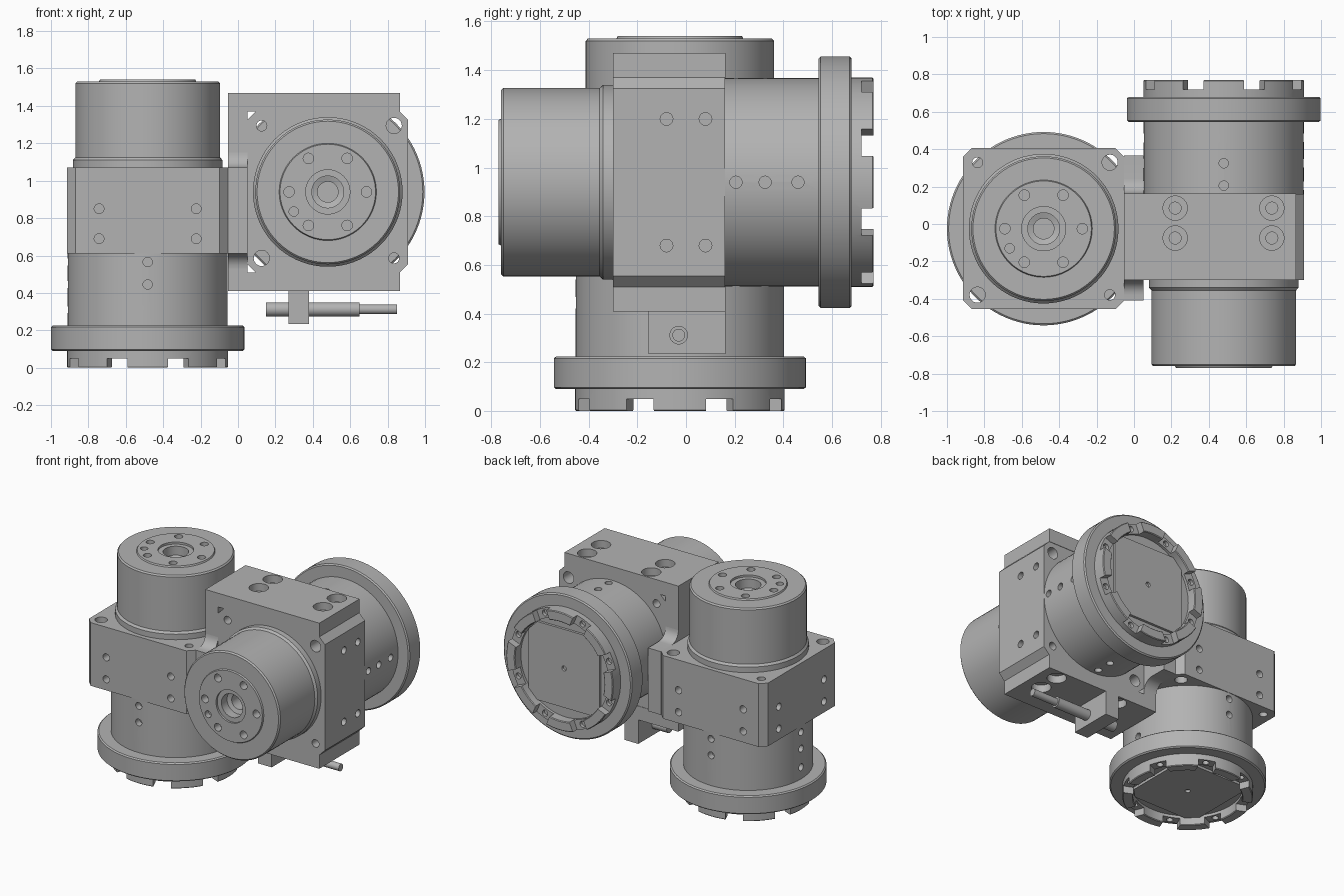
import bpy, bmesh
from math import pi, cos, sin
from mathutils import Matrix, Vector

cube = bpy.data.objects.get("Cube")
if cube:
    bpy.data.objects.remove(cube)

metal = bpy.data.materials.new("machined grey")
metal.use_nodes = True
metal.diffuse_color = (0.45, 0.45, 0.45, 1)
metal.node_tree.nodes["Principled BSDF"].inputs["Base Color"].default_value = metal.diffuse_color


# Shape helpers: each adds geometry to a bmesh
def cyl(bm, base, axis, r, length, seg=24):
    axis = Vector(axis).normalized()
    turn = axis.to_track_quat('Z', 'Y').to_matrix().to_4x4()
    place = Matrix.Translation(Vector(base) + axis * length / 2) @ turn
    bmesh.ops.create_cone(bm, cap_ends=True, segments=seg, radius1=r, radius2=r,
                          depth=length, matrix=place)


def box(bm, lo, hi, turn=Matrix()):
    lo, hi = Vector(lo), Vector(hi)
    place = turn @ Matrix.Translation((lo + hi) / 2) @ Matrix.Diagonal((*(hi - lo), 1))
    bmesh.ops.create_cube(bm, size=1, matrix=place)


def lathe(bm, profile, seg=72):
    verts = [bm.verts.new((r, 0, z)) for r, z in profile]
    edges = [bm.edges.new(pair) for pair in zip(verts, verts[1:])]
    bmesh.ops.spin(bm, geom=verts + edges, cent=(0, 0, 0), axis=(0, 0, 1),
                   angle=2 * pi, steps=seg, use_duplicate=False)
    bmesh.ops.remove_doubles(bm, verts=bm.verts, dist=1e-5)


def prism(bm, points, offset):
    face = bm.faces.new([bm.verts.new(p) for p in points])
    out = bmesh.ops.extrude_face_region(bm, geom=[face])
    moved = [v for v in out["geom"] if isinstance(v, bmesh.types.BMVert)]
    bmesh.ops.translate(bm, verts=moved, vec=offset)


def chamfered_square(h, c, z):
    k = h - c
    return [(h, -k, z), (h, k, z), (k, h, z), (-k, h, z),
            (-h, k, z), (-h, -k, z), (-k, -h, z), (k, -h, z)]


def to_object(bm, name):
    bmesh.ops.recalc_face_normals(bm, faces=bm.faces)
    mesh = bpy.data.meshes.new(name)
    bm.to_mesh(mesh)
    bm.free()
    obj = bpy.data.objects.new(name, mesh)
    bpy.context.collection.objects.link(obj)
    return obj


def finish(bm, name, place=Matrix(), cut=None):
    obj = to_object(bm, name)
    if cut:
        cutter = to_object(cut, name + " cutter")
        cutter.hide_render = True
        mod = obj.modifiers.new("holes", 'BOOLEAN')
        mod.operation, mod.solver, mod.object = 'DIFFERENCE', 'EXACT', cutter
        mod.use_self = True
        graph = bpy.context.evaluated_depsgraph_get()
        mesh = bpy.data.meshes.new_from_object(obj.evaluated_get(graph))
        obj.modifiers.clear()
        obj.data = mesh
        bpy.data.objects.remove(cutter)
    obj.data.transform(place)
    obj.data.materials.clear()
    obj.data.materials.append(metal)
    bpy.ops.object.select_all(action='DESELECT')
    bpy.context.view_layer.objects.active = obj
    obj.select_set(True)
    bpy.ops.object.shade_smooth_by_angle(angle=0.5)
    return obj


def polar(r, a, z):
    return (r * cos(a), r * sin(a), z)


SIDES = [(1, 0, 0), (0, 1, 0), (-1, 0, 0), (0, -1, 0)]


# One rotary joint: its axis is local z, with the toothed coupling at z = 0
def rotary_joint(label, place):
    # toothed coupling ring with slots and screws
    bm, cut = bmesh.new(), bmesh.new()
    lathe(bm, [(0, 0.09), (0, 0.07), (0.36, 0.07), (0.36, 0.005), (0.365, 0),
               (0.425, 0), (0.43, 0.005), (0.43, 0.09), (0, 0.09)])
    for i in range(8):
        a = pi / 8 + i * pi / 4
        box(cut, (0.3, -0.06, -0.02), (0.5, 0.06, 0.05), Matrix.Rotation(a, 4, 'Z'))
        cyl(cut, polar(0.395, a, 0.04), (0, 0, 1), 0.022, 0.035, 16)
    finish(bm, label + " coupling ring", place, cut)

    # centre plate inside the ring
    bm, cut = bmesh.new(), bmesh.new()
    prism(bm, chamfered_square(0.285, 0.07, 0.052), (0, 0, 0.03))
    cyl(cut, (0, 0, 0.04), (0, 0, 1), 0.018, 0.03)
    finish(bm, label + " centre plate", place, cut)

    # wide flange
    bm = bmesh.new()
    lathe(bm, [(0, 0.09), (0.508, 0.09), (0.517, 0.098), (0.517, 0.217),
               (0.508, 0.225), (0, 0.225)], 96)
    finish(bm, label + " flange", place)

    # round gear housing with radial holes
    bm, cut = bmesh.new(), bmesh.new()
    cyl(bm, (0, 0, 0.22), (0, 0, 1), 0.428, 0.39, 72)
    for d in SIDES:
        for z in (0.31, 0.445, 0.565) if d[0] else (0.445, 0.565):
            cyl(cut, Vector(d) * 0.38 + Vector((0, 0, z)), d, 0.025, 0.1)
    finish(bm, label + " gear housing", place, cut)

    # square mounting block
    bm, cut = bmesh.new(), bmesh.new()
    prism(bm, chamfered_square(0.43, 0.045, 0.61), (0, 0, 0.46))
    for sx in (-1, 1):
        for sy in (-1, 1):
            r = 0.042 if sx == sy else 0.028
            cyl(cut, (0.354 * sx, 0.354 * sy, 0.55), (0, 0, 1), r, 0.6)
    for d in SIDES:
        side = Vector((-d[1], d[0], 0))
        for s in (-0.26, 0.26):
            for z in (0.69, 0.85):
                cyl(cut, Vector(d) * 0.37 + side * s + Vector((0, 0, z)), d, 0.026, 0.1)
    finish(bm, label + " mounting block", place, cut)

    # motor can with stepped bore and bolt circle
    bm, cut = bmesh.new(), bmesh.new()
    lathe(bm, [(0, 1.07), (0.4, 1.07), (0.4, 1.11), (0.387, 1.125), (0.387, 1.52),
               (0.378, 1.53), (0.26, 1.53), (0.255, 1.54), (0.118, 1.54),
               (0.118, 1.525), (0.085, 1.525), (0.085, 1.46), (0.055, 1.45),
               (0.055, 1.25), (0, 1.25), (0, 1.07)])
    for i in range(6):
        cyl(cut, polar(0.207, i * pi / 3, 1.48), (0, 0, 1), 0.028, 0.1)
    cyl(cut, polar(0.21, pi * 7 / 6, 1.5), (0, 0, 1), 0.025, 0.1)
    finish(bm, label + " motor can", place, cut)


upright = Matrix.Translation((-0.483, -0.025, 0))
lying = Matrix.Translation((0.48, 0.77, 0.94)) @ Matrix.Rotation(pi / 2, 4, 'X')
rotary_joint("upright", upright)
rotary_joint("lying", lying)

# C-shaped bracket clasping the lying joint, with counterbored bolt holes
bm, cut = bmesh.new(), bmesh.new()
L, C, R = -0.053, 0.05, 0.865
outline = [(L, 0.41), (R, 0.41), (R, 0.51), (C, 0.51), (C, 1.37), (R, 1.37), (R, 1.47), (L, 1.47)]
prism(bm, [(x, -0.3, z) for x, z in outline], (0, 0.463, 0))
for x in (0.22, 0.737):
    for y in (-0.075, 0.085):
        for z, up in ((1.47, 1), (0.41, -1)):
            cyl(cut, (x, y, z - 0.055 * up), (0, 0, up), 0.065, 0.1)
            cyl(cut, (x, y, z - 0.085 * up), (0, 0, up), 0.032, 0.05)
finish(bm, "bracket", cut=cut)

# filleted bracket wings that bolt to the upright joint
F = 0.08
for name, edge, tip in (("front wing", -0.3, -0.41), ("rear wing", 0.163, 0.365)):
    bm = bmesh.new()
    s = 1 if tip > edge else -1
    arc = [(edge + s * F * (1 - cos(t)), F * (1 - sin(t)))
           for t in [i * pi / 16 for i in range(9)]]
    points = [(y, 1.07 + h) for y, h in arc] + [(tip, 1.07), (tip, 0.61)]
    points += [(y, 0.61 - h) for y, h in reversed(arc)]
    prism(bm, [(L, y, z) for y, z in points], (C - L, 0, 0))
    finish(bm, name)

# sensor clamp under the bracket
bm = bmesh.new()
box(bm, (0.27, -0.155, 0.235), (0.38, 0.163, 0.41))
finish(bm, "sensor clamp")

# sensor barrel and its cable
bm = bmesh.new()
cyl(bm, (0.15, -0.03, 0.312), (1, 0, 0), 0.038, 0.5, 32)
finish(bm, "sensor barrel")
bm = bmesh.new()
cyl(bm, (0.65, -0.03, 0.312), (1, 0, 0), 0.026, 0.2, 24)
finish(bm, "sensor cable")
